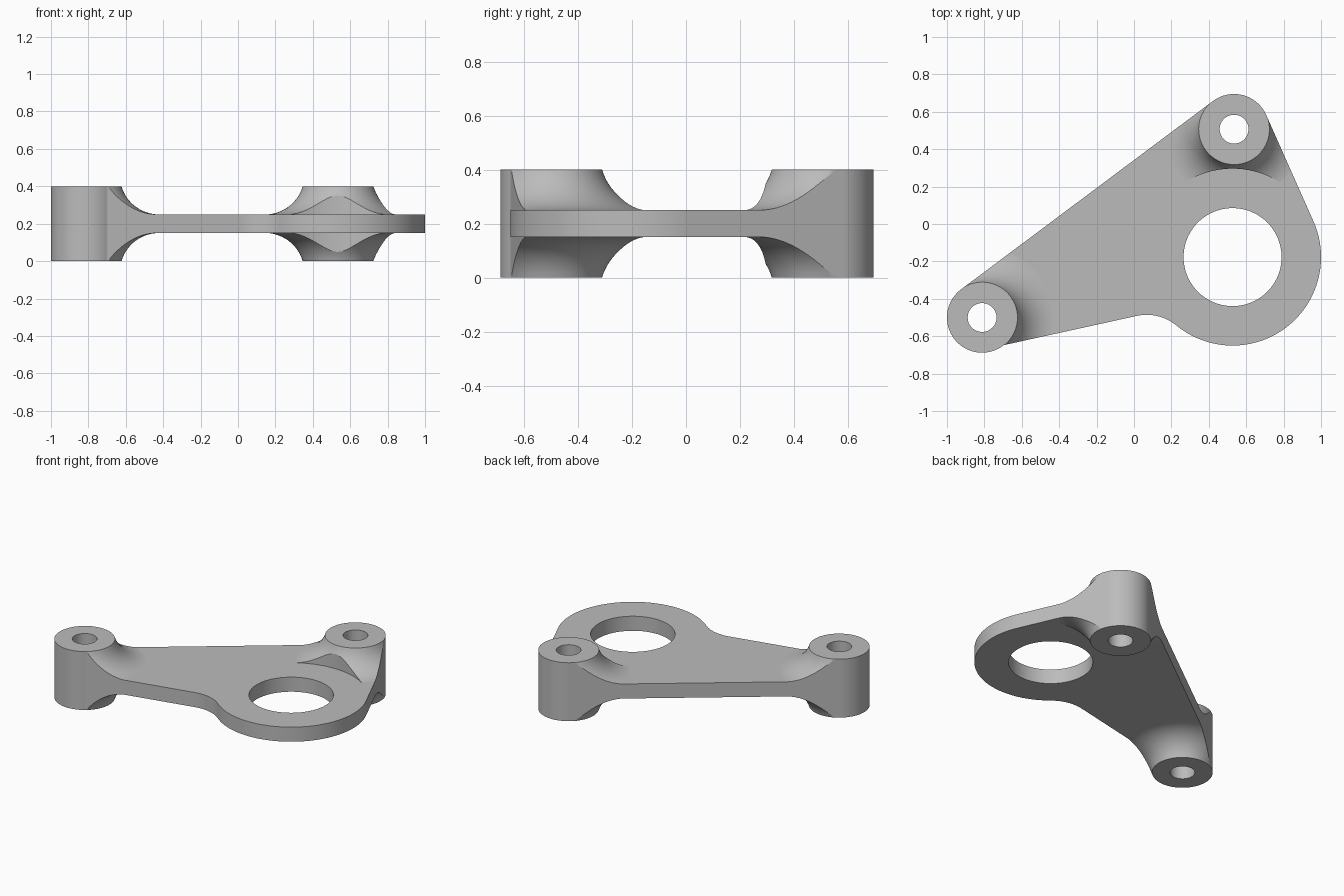
import bpy, bmesh, math
from mathutils import Vector

cube = bpy.data.objects.get("Cube")
if cube:
    bpy.data.objects.remove(cube, do_unlink=True)

# Main dimensions
BOSS_A, BOSS_B, RING = Vector((-0.812, -0.5)), Vector((0.535, 0.507)), Vector((0.527, -0.177))
BOSS_R, BORE_R, RING_R, RING_BORE = 0.188, 0.077, 0.473, 0.262
HEIGHT, PLATE_LOW, PLATE_TOP = 0.4, 0.15, 0.25
FLARE_R, WEB_R = 0.21, 0.25

steel = bpy.data.materials.new("light grey metal")
steel.use_nodes = True
colour = (0.5, 0.5, 0.5, 1)
steel.diffuse_color = colour
steel.node_tree.nodes["Principled BSDF"].inputs["Base Color"].default_value = colour


def finish(name, bm):
    bmesh.ops.recalc_face_normals(bm, faces=bm.faces[:])
    mesh = bpy.data.meshes.new(name)
    bm.to_mesh(mesh)
    bm.free()
    mesh.materials.append(steel)
    obj = bpy.data.objects.new(name, mesh)
    bpy.context.collection.objects.link(obj)
    return obj


def prism(name, points, low, high):
    bm = bmesh.new()
    face = bm.faces.new([bm.verts.new((p[0], p[1], low)) for p in points])
    top = bmesh.ops.extrude_face_region(bm, geom=[face])["geom"]
    bmesh.ops.translate(bm, vec=(0, 0, high - low),
                        verts=[v for v in top if isinstance(v, bmesh.types.BMVert)])
    return finish(name, bm)


def arc(centre, radius, start, end, count):
    """Points along an arc, both ends included; angles in radians."""
    return [centre + radius * Vector((math.cos(a), math.sin(a)))
            for a in (start + (end - start) * i / count for i in range(count + 1))]


def cylinder(name, centre, radius, count=96):
    return prism(name, arc(centre, radius, 0, math.tau, count)[:-1], -0.2, 0.6)


def flare(name, centre):
    """Boss that sweeps down into the plate on both faces."""
    r, rise = BOSS_R + 0.001, HEIGHT - PLATE_TOP + 0.0005
    sweep = math.acos((FLARE_R - rise) / FLARE_R)
    foot = r + FLARE_R * math.sin(sweep)
    upper = [(foot - FLARE_R * math.sin(a), HEIGHT - rise + FLARE_R * (1 - math.cos(a)))
             for a in (sweep * i / 14 for i in range(15))]
    lower = [(x, HEIGHT - z) for x, z in reversed(upper)]
    bm = bmesh.new()
    rings = []
    for x, z in lower + upper:
        rings.append([bm.verts.new((p.x, p.y, z)) for p in arc(centre, x, 0, math.tau, 96)[:-1]])
    for a, b in zip(rings, rings[1:]):
        for i in range(96):
            j = (i + 1) % 96
            bm.faces.new((a[i], a[j], b[j], b[i]))
    bm.faces.new(rings[0])
    bm.faces.new(rings[-1])
    return finish(name, bm)


def combine(target, other, operation):
    mod = target.modifiers.new(operation, "BOOLEAN")
    mod.operation, mod.object, mod.solver = operation, other, "EXACT"
    bpy.context.view_layer.objects.active = target
    bpy.ops.object.modifier_apply(modifier=mod.name)
    bpy.data.objects.remove(other, do_unlink=True)


def heading(v):
    return math.atan2(v.y, v.x)


# Outline: straight tangents between bosses and ring, plus a concave web corner
long_side = heading(BOSS_B - BOSS_A) + math.pi / 2
to_b = BOSS_B - RING
short_side = heading(to_b) - math.acos((RING_R - BOSS_R) / to_b.length)
slope, inset = math.radians(12.4), 0.169
along = Vector((math.cos(slope), math.sin(slope)))
down = Vector((along.y, -along.x))
base = BOSS_A + down * (inset + WEB_R)
rel = base - RING
b = rel.dot(along)
web = base + along * (-b - math.sqrt(b * b - rel.length_squared + (RING_R + WEB_R) ** 2))
web_end = heading(RING - web)
a_end = heading(down) + math.acos(inset / BOSS_R) + math.tau
outline = (arc(web, WEB_R, slope + math.pi / 2, web_end, 16)
           + arc(RING, RING_R, web_end - math.pi, short_side, 64)[1:]
           + arc(BOSS_B, BOSS_R, short_side, long_side, 32)
           + arc(BOSS_A, BOSS_R, long_side, a_end, 52))

# Slab with both flared bosses, the ring seat kept clear
bracket = prism("bracket_arm", [(-1.5, -1.5), (1.5, -1.5), (1.5, 1.5), (-1.5, 1.5)],
                PLATE_LOW, PLATE_TOP)
flare_b = flare("back_boss", BOSS_B)
combine(flare_b, cylinder("ring_seat", RING, RING_R, 128), "DIFFERENCE")
combine(bracket, flare("side_boss", BOSS_A), "UNION")
combine(bracket, flare_b, "UNION")

# Trim to the outline, then bore the three holes
combine(bracket, prism("outline", outline, -0.2, 0.6), "INTERSECT")
for centre, radius in ((BOSS_A, BORE_R), (BOSS_B, BORE_R), (RING, RING_BORE)):
    combine(bracket, cylinder("bore", centre, radius), "DIFFERENCE")

# Smooth curved faces, crisp edges
bpy.ops.object.select_all(action="DESELECT")
bracket.select_set(True)
bpy.context.view_layer.objects.active = bracket
bpy.ops.object.shade_smooth_by_angle(angle=math.radians(25))
weighted = bracket.modifiers.new("flat face shading", "WEIGHTED_NORMAL")
weighted.keep_sharp = True
